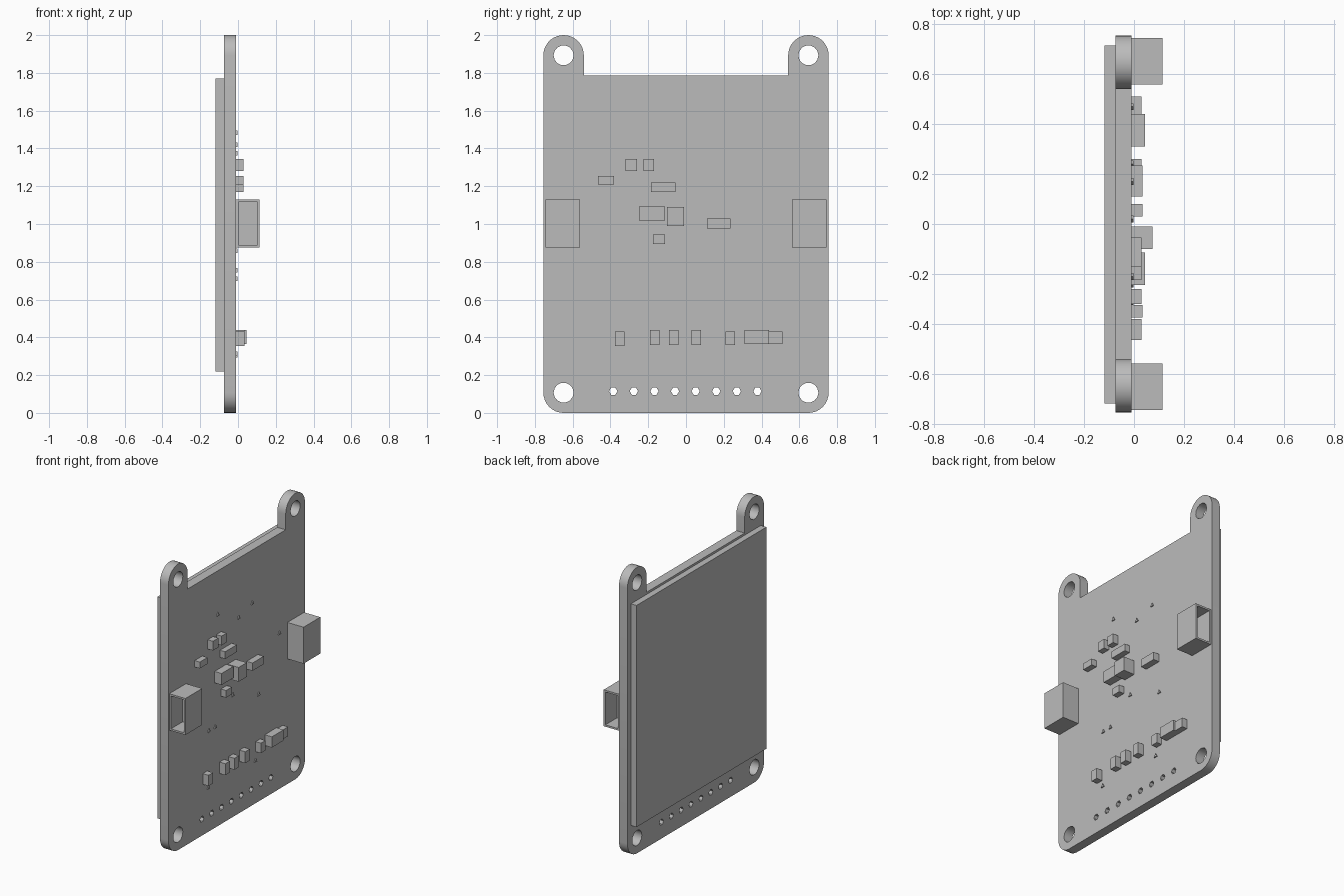
import bpy, bmesh
from math import sin, cos, radians
from mathutils import Vector

if "Cube" in bpy.data.objects:
    bpy.data.objects.remove(bpy.data.objects["Cube"], do_unlink=True)

grey = bpy.data.materials.new("plain_grey")
grey.use_nodes = True
grey.diffuse_color = (0.5, 0.5, 0.5, 1)
grey.node_tree.nodes["Principled BSDF"].inputs["Base Color"].default_value = (0.5, 0.5, 0.5, 1)

FACE = -0.01   # component side of the board
BACK = -0.075  # screen side of the board


def finish(name, bm):
    bmesh.ops.recalc_face_normals(bm, faces=bm.faces)
    mesh = bpy.data.meshes.new(name)
    bm.to_mesh(mesh)
    bm.free()
    mesh.materials.append(grey)
    obj = bpy.data.objects.new(name, mesh)
    bpy.context.collection.objects.link(obj)
    return obj


def box_bm(x0, x1, y0, y1, z0, z1):
    bm = bmesh.new()
    bmesh.ops.create_cube(bm, size=1)
    for v in bm.verts:
        v.co = ((x0 + x1) / 2 + v.co.x * (x1 - x0),
                (y0 + y1) / 2 + v.co.y * (y1 - y0),
                (z0 + z1) / 2 + v.co.z * (z1 - z0))
    return bm


def arc(cy, cz, r, a0, a1, n):
    return [(cy + r * cos(radians(a0 + (a1 - a0) * i / n)),
             cz + r * sin(radians(a0 + (a1 - a0) * i / n))) for i in range(n + 1)]


def circle(cy, cz, r, n):
    return arc(cy, cz, r, 0, 360, n)[:-1]


# Board: outline with two mounting ears, corner holes and a row of pin holes
R, CY, EAR, SHOULDER = 0.107, 0.648, 1.893, 1.785
outline = arc(-CY, R, R, 180, 270, 8) + arc(CY, R, R, 270, 360, 8)
outline += arc(CY, EAR, R, 0, 180, 18) + [(CY - R, SHOULDER), (R - CY, SHOULDER)]
outline += arc(-CY, EAR, R, 0, 180, 18)
loops = [outline]
loops += [circle(s * CY, z, 0.053, 14) for s in (-1, 1) for z in (R, EAR)]
loops += [circle(-0.385 + 0.109 * i, 0.115, 0.022, 6) for i in range(8)]

curve = bpy.data.curves.new("circuit_board", "CURVE")
curve.dimensions = "2D"
curve.fill_mode = "BOTH"
curve.extrude = (FACE - BACK) / 2
for loop in loops:
    spline = curve.splines.new("POLY")
    spline.points.add(len(loop) - 1)
    for point, (y, z) in zip(spline.points, loop):
        point.co = (y, z, 0, 1)
    spline.use_cyclic_u = True
board = bpy.data.objects.new("circuit_board", curve)
bpy.context.collection.objects.link(board)
board.location.x = (FACE + BACK) / 2
board.rotation_euler = (radians(90), 0, radians(90))
curve.materials.append(grey)
bpy.ops.object.select_all(action="DESELECT")
board.select_set(True)
bpy.context.view_layer.objects.active = board
bpy.ops.object.convert(target="MESH")
bpy.ops.object.shade_smooth_by_angle(angle=radians(30))

# Screen panel on the back
finish("screen_panel", box_bm(-0.118, BACK, -0.72, 0.715, 0.22, 1.77))

# Side connectors: sockets open towards the board edges
for side, name in ((-1, "right_connector"), (1, "left_connector")):
    bm = box_bm(FACE, 0.115, *sorted((side * 0.56, side * 0.745)), 0.875, 1.13)
    bm.normal_update()
    mouth = max(bm.faces, key=lambda f: f.normal.y * side)
    bmesh.ops.inset_region(bm, faces=[mouth], thickness=0.018)
    floor = bmesh.ops.extrude_discrete_faces(bm, faces=[mouth])["faces"][0]
    bmesh.ops.translate(bm, verts=floor.verts, vec=Vector((0, -0.13 * side, 0)))
    finish(name, bm)

# Surface-mounted parts: y range, z range, top
parts = {
    "resistor_a": (-0.465, -0.38, 1.21, 1.255, 0.03),
    "resistor_b": (-0.32, -0.26, 1.28, 1.345, 0.03),
    "resistor_c": (-0.225, -0.17, 1.28, 1.345, 0.03),
    "diode": (-0.185, -0.055, 1.17, 1.22, 0.03),
    "regulator": (-0.245, -0.115, 1.015, 1.095, 0.045),
    "tall_capacitor": (-0.10, -0.01, 0.99, 1.09, 0.075),
    "driver": (0.11, 0.235, 0.975, 1.03, 0.035),
    "resistor_d": (-0.175, -0.11, 0.895, 0.945, 0.03),
    "capacitor_a": (-0.375, -0.325, 0.355, 0.43, 0.035),
    "capacitor_b": (-0.19, -0.14, 0.36, 0.44, 0.035),
    "capacitor_c": (-0.09, -0.04, 0.36, 0.44, 0.035),
    "capacitor_d": (0.03, 0.08, 0.36, 0.44, 0.035),
    "resistor_e": (0.21, 0.26, 0.36, 0.43, 0.03),
    "inductor": (0.31, 0.44, 0.365, 0.44, 0.045),
    "resistor_f": (0.44, 0.51, 0.365, 0.43, 0.03),
}
for name, (y0, y1, z0, z1, top) in parts.items():
    finish(name, box_bm(FACE, top, y0, y1, z0, z1))

# Tiny solder specks
specks = [(-0.21, 1.48), (0.17, 1.415), (0.02, 1.37), (0.47, 1.09), (-0.045, 0.855),
          (-0.31, 0.705), (-0.24, 0.705), (0.24, 0.75), (-0.315, 0.31), (0.205, 0.30)]
for i, (y, z) in enumerate(specks):
    bm = bmesh.new()
    bmesh.ops.create_cone(bm, cap_ends=True, segments=3, radius1=0.016, radius2=0.016, depth=0.008)
    for v in bm.verts:
        v.co = (FACE + v.co.z + 0.003, y + v.co.x, z + v.co.y)
    finish(f"solder_speck_{i + 1}", bm)
